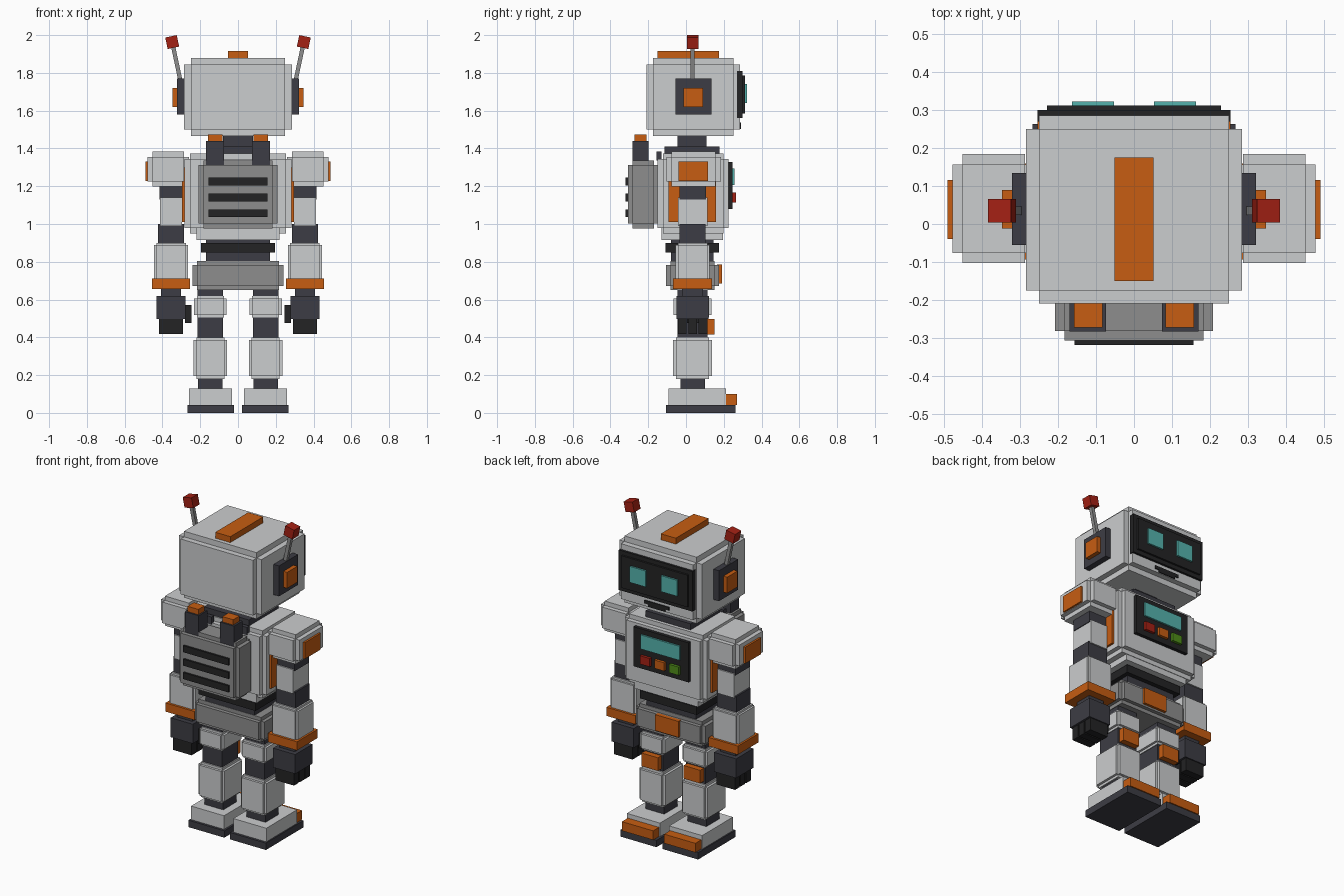
import bpy
import bmesh
import math
from mathutils import Matrix, Vector

default_cube = bpy.data.objects.get("Cube")
if default_cube:
    bpy.data.objects.remove(default_cube, do_unlink=True)


def make_material(name, red, green, blue):
    material = bpy.data.materials.new(name)
    material.use_nodes = True
    colour = (red, green, blue, 1)
    material.diffuse_color = colour
    material.node_tree.nodes["Principled BSDF"].inputs["Base Color"].default_value = colour
    return material


white = make_material("white_shell", .6, .61, .62)
grey = make_material("mid_grey", .27, .27, .27)
charcoal = make_material("charcoal", .046, .046, .058)
black = make_material("black", .017, .017, .018)
orange = make_material("orange", .57, .11, .006)
teal = make_material("glowing_teal", .09, .45, .42)
red = make_material("red", .37, .015, .007)
green = make_material("button_green", .08, .27, .01)


def block(name, material, x, y, z, step=0, transform=None):
    """Box from (low, high) ranges; step notches every edge by crossing three boxes."""
    ranges = (x, y, z)
    centre = Vector([(low + high) / 2 for low, high in ranges])
    size = Vector([high - low for low, high in ranges])
    bm = bmesh.new()
    for long_axis in range(3 if step else 1):
        scale = size.copy()
        if step:
            for axis in range(3):
                if axis != long_axis:
                    scale[axis] -= 2 * step
        matrix = Matrix.Translation(centre) @ Matrix.Diagonal((*scale, 1))
        bmesh.ops.create_cube(bm, size=1, matrix=matrix)
    if transform:
        bm.transform(transform)
    mesh = bpy.data.meshes.new(name)
    bm.to_mesh(mesh)
    bm.free()
    mesh.materials.append(material)
    part = bpy.data.objects.new(name, mesh)
    bpy.context.collection.objects.link(part)
    return part


def centred(name, material, half_width, y, z, step=0):
    return block(name, material, (-half_width, half_width), y, z, step)


def paired(name, material, x, y, z, step=0):
    block("left_" + name, material, x, y, z, step)
    block("right_" + name, material, (-x[1], -x[0]), y, z, step)


def limb(name, material, axis_x, width, depth, z, step=0):
    """Mirrored limb segment centred on a vertical limb axis."""
    paired(name, material, (axis_x - width / 2, axis_x + width / 2),
           (LIMB_Y - depth / 2, LIMB_Y + depth / 2), z, step)


LIMB_Y = .035
ARM_X = .354
LEG_X = .146

# Head and crest
centred("head", white, .285, (-.21, .286), (1.465, 1.88), .035)
centred("head_crest", orange, .052, (-.15, .175), (1.87, 1.917))

# Face
centred("face_frame", black, .255, (.27, .3), (1.56, 1.81))
centred("face_plate", black, .229, (.29, .312), (1.585, 1.785))
paired("eye", teal, (.053, .163), (.31, .323), (1.64, 1.74))
centred("mouth", black, .085, (.28, .292), (1.518, 1.538))
centred("lower_mouth", black, .06, (.28, .292), (1.503, 1.52))

# Ears
paired("ear_plate", charcoal, (.28, .322), (-.055, .134), (1.58, 1.77))
paired("ear_cap", orange, (.32, .348), (-.012, .09), (1.62, 1.72))

# Antennas lean outward from the ears
for side, label in ((1, "left"), (-1, "right")):
    lean = (Matrix.Translation((side * .303, LIMB_Y, 1.75))
            @ Matrix.Rotation(side * math.radians(12), 4, "Y"))
    block(label + "_antenna_rod", grey, (-.011, .011), (-.011, .011), (0, .2), 0, lean)
    block(label + "_antenna_tip", red, (-.031, .031), (-.031, .031), (.187, .249), 0, lean)

# Neck
centred("neck", charcoal, .08, (-.045, .108), (1.4, 1.48))
centred("collar", charcoal, .155, (-.114, .177), (1.36, 1.41))

# Torso
centred("torso", white, .283, (-.15, .226), (.95, 1.372), .028)
centred("lower_torso", white, .22, (-.13, .195), (.914, 1))
paired("side_panel", orange, (.27, .296), (-.093, .16), (1.01, 1.3))

# Chest console
centred("console", black, .19, (.22, .247), (1.08, 1.327))
centred("console_screen", teal, .135, (.24, .258), (1.207, 1.295))
for index, (colour_name, colour) in enumerate(
        (("green", green), ("orange", orange), ("red", red))):
    x = (index - 1) * .1
    block(colour_name + "_button", colour, (x - .034, x + .034), (.24, .264), (1.115, 1.167))

# Backpack with vents and exhausts
centred("backpack", grey, .208, (-.307, -.145), (.977, 1.337), .025)
for index in range(3):
    z = 1.056 + index * .084
    centred("backpack_vent", black, .157, (-.319, -.3), (z - .02, z + .021))
paired("exhaust", charcoal, (.074, .17), (-.283, -.198), (1.3, 1.44))
paired("exhaust_cap", orange, (.083, .158), (-.273, -.21), (1.43, 1.473))
paired("backpack_bracket", charcoal, (.074, .17), (-.155, -.13), (1.335, 1.383))

# Waist and pelvis
centred("waist_core", charcoal, .17, (-.08, .146), (.79, .93))
centred("waist_ring", black, .196, (-.108, .174), (.85, .9))
centred("pelvis", grey, .24, (-.105, .174), (.65, .805), .023)
centred("belt_buckle", orange, .08, (.165, .19), (.685, .785))

# Shoulders
paired("shoulder", white, (.26, .479), (-.103, .184), (1.198, 1.383), .027)
paired("shoulder_badge", orange, (.47, .491), (-.04, .116), (1.228, 1.33))

# Arms
limb("upper_arm_joint", charcoal, ARM_X, .125, .14, (1.13, 1.21))
limb("upper_arm", white, ARM_X, .116, .156, (.99, 1.14))
limb("elbow", charcoal, ARM_X, .137, .138, (.89, 1))
limb("forearm", white, ARM_X, .18, .18, (.7, .9), .012)
limb("cuff", orange, ARM_X, .202, .205, (.657, .711))
limb("wrist", charcoal, ARM_X, .105, .11, (.61, .66))

# Hands
limb("hand", charcoal, ARM_X, .153, .17, (.497, .618))
paired("thumb", black, (.246, .28), (.005, .068), (.477, .57))
for index in range(3):
    y = LIMB_Y + (index - 1) * .055
    paired("finger", black, (.29, .418), (y - .023, y + .023), (.418, .5))

# Legs
limb("hip", charcoal, LEG_X, .135, .16, (.61, .66))
limb("thigh", white, LEG_X, .172, .2, (.505, .62), .014)
limb("knee", charcoal, LEG_X, .135, .158, (.39, .51))
paired("knee_pad", orange, (LEG_X - .057, LEG_X + .057), (.11, .15), (.415, .497))
limb("shin", white, LEG_X, .178, .205, (.18, .4), .015)
limb("ankle", charcoal, LEG_X, .13, .13, (.12, .2))

# Feet
paired("foot", white, (.032, .26), (-.092, .212), (.04, .128))
paired("toe_cap", orange, (LEG_X - .108, LEG_X + .108), (.2, .27), (.043, .1))
paired("sole", charcoal, (.02, .268), (-.107, .263), (0, .043))
